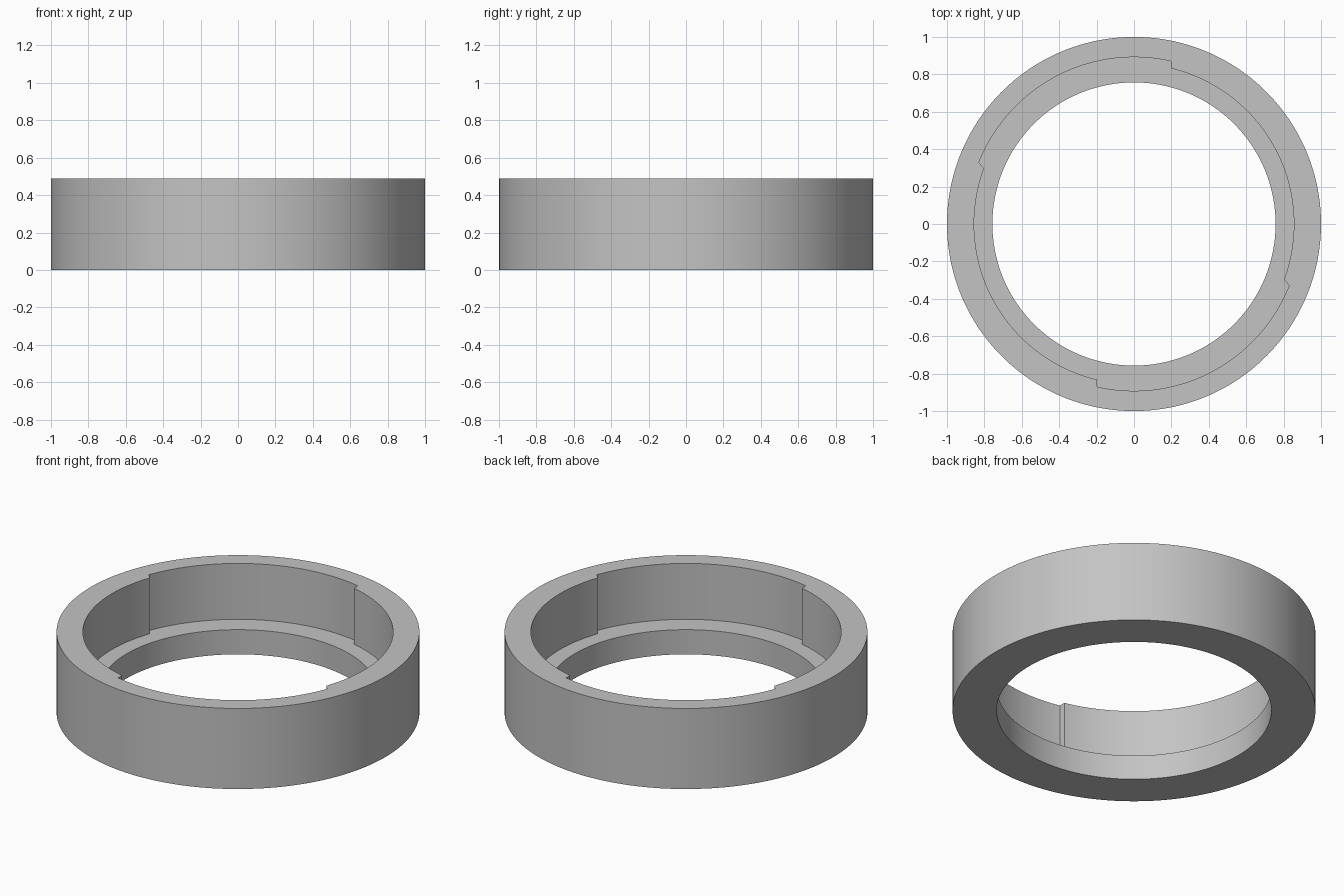
import bpy, bmesh
from math import radians, sin, cos

cube = bpy.data.objects.get("Cube")
if cube:
    bpy.data.objects.remove(cube, do_unlink=True)

HEIGHT, LEDGE = 0.49, 0.15
OUTER, BORE = 1.0, 0.757
WIDE, NARROW = 0.892, 0.855
SEGMENTS = 60  # per sector

grey = bpy.data.materials.new("plain grey")
grey.use_nodes = True
colour = (0.55, 0.55, 0.55, 1)
grey.diffuse_color = colour
grey.node_tree.nodes["Principled BSDF"].inputs["Base Color"].default_value = colour

# Pocket outline: wide and narrow sectors, repeated after a half turn
outline = []
for turn in (0, 180):
    for start, end, radius in ((77.2, 158.4, WIDE), (159.7, 256.7, NARROW)):
        for i in range(SEGMENTS + 1):
            outline.append((radians(turn + start + (end - start) * i / SEGMENTS), radius))

# Each outline point carries one cross-section of the ring
bm = bmesh.new()
sections = []
for angle, pocket in outline:
    profile = ((OUTER, 0), (OUTER, HEIGHT), (pocket, HEIGHT),
               (pocket, LEDGE), (BORE, LEDGE), (BORE, 0))
    sections.append([bm.verts.new((r * cos(angle), r * sin(angle), z)) for r, z in profile])

# Skin neighbouring cross-sections
for k, here in enumerate(sections):
    ahead = sections[(k + 1) % len(sections)]
    for j in range(len(here)):
        n = (j + 1) % len(here)
        bm.faces.new((here[j], ahead[j], ahead[n], here[n]))
bmesh.ops.recalc_face_normals(bm, faces=bm.faces[:])

mesh = bpy.data.meshes.new("stepped_ring")
bm.to_mesh(mesh)
bm.free()
mesh.materials.append(grey)
ring = bpy.data.objects.new("stepped_ring", mesh)
bpy.context.collection.objects.link(ring)

# Smooth walls with crisp rims and steps
bpy.ops.object.select_all(action="DESELECT")
ring.select_set(True)
bpy.context.view_layer.objects.active = ring
bpy.ops.object.shade_smooth_by_angle(angle=radians(30))
